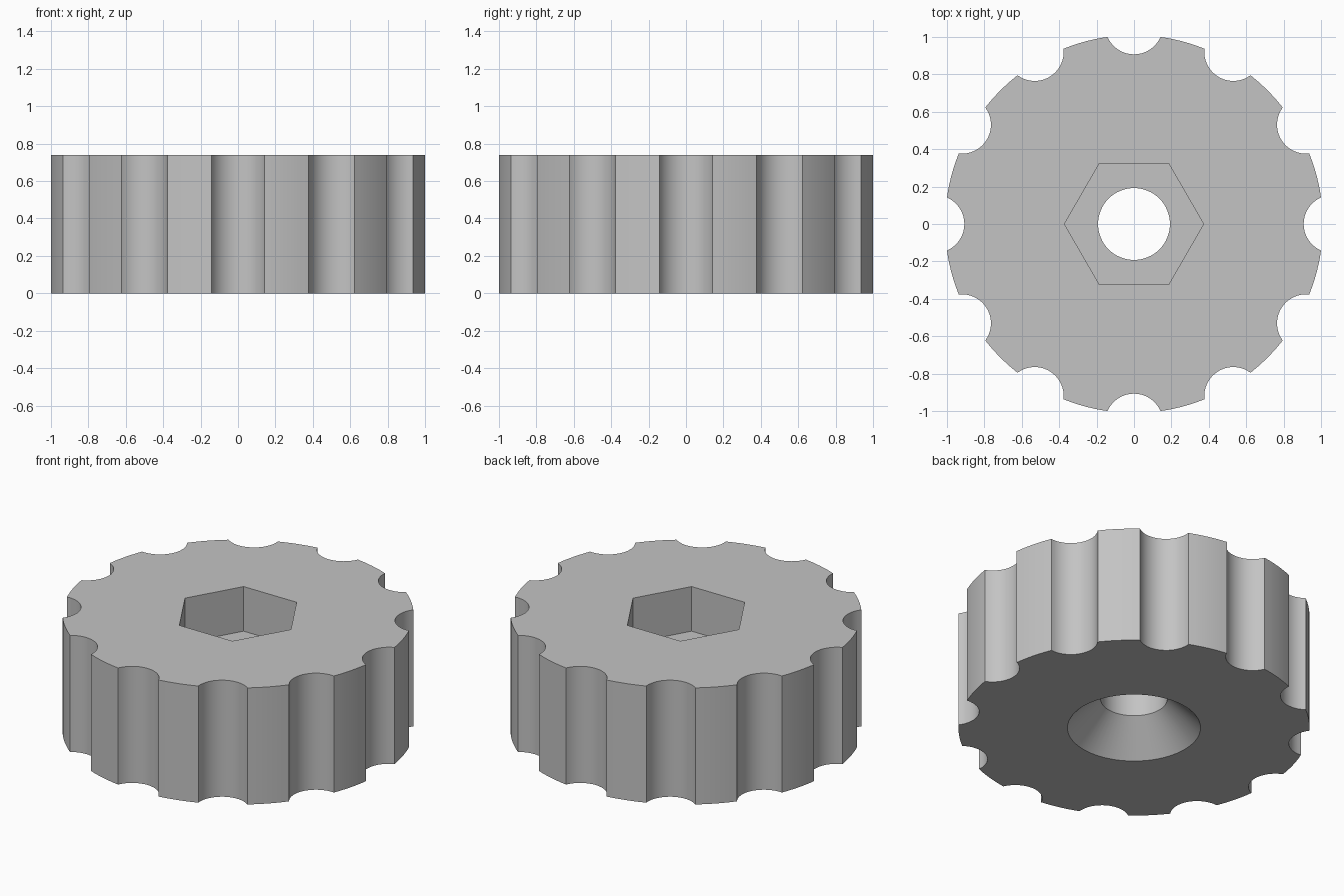
import bpy, bmesh
from math import sin, cos, pi, asin, atan2

cube = bpy.data.objects.get("Cube")
if cube:
    bpy.data.objects.remove(cube)

HEIGHT = 0.74
LOBES = 12
GROOVE_HALF = 0.142      # half width of a grip groove at the rim
GROOVE_R = 0.155         # radius of the groove arc
GROOVE_CENTRE = 1.062    # distance of the groove axis from the middle
POCKET_FLOOR = 0.457
BORE_R = 0.192
SINK_R = 0.383


def circle(radius, count):
    return [(radius * cos(2 * pi * i / count), radius * sin(2 * pi * i / count))
            for i in range(count)]


def scalloped_outline(arc_steps=16, rim_steps=6):
    """Rim of round lobes alternating with concave grip grooves."""
    rim_r = (1 + GROOVE_HALF ** 2) ** 0.5
    edge = atan2(GROOVE_HALF, 1)
    swing = asin(GROOVE_HALF / GROOVE_R)
    pitch = 2 * pi / LOBES
    points = []
    for k in range(LOBES):
        turn = k * pitch
        for i in range(arc_steps + 1):
            a = swing * (2 * i / arc_steps - 1)
            x, y = GROOVE_CENTRE - GROOVE_R * cos(a), GROOVE_R * sin(a)
            points.append((x * cos(turn) - y * sin(turn),
                           x * sin(turn) + y * cos(turn)))
        for i in range(1, rim_steps):
            a = turn + edge + (pitch - 2 * edge) * i / rim_steps
            points.append((rim_r * cos(a), rim_r * sin(a)))
    return points


bm = bmesh.new()


def ring(points, z):
    verts = [bm.verts.new((x, y, z)) for x, y in points]
    edges = [bm.edges.new((verts[i - 1], verts[i])) for i in range(len(verts))]
    return verts, edges


def wall(lower, upper):
    a, b = lower[0], upper[0]
    for i in range(len(a)):
        bm.faces.new((a[i - 1], a[i], b[i], b[i - 1]))


def flat(outer, inner):
    bmesh.ops.triangle_fill(bm, edges=outer[1] + inner[1], use_beauty=True)


# Rings from the outside, over the top and down through the bore
outline = scalloped_outline()
rim_low, rim_high = ring(outline, 0), ring(outline, HEIGHT)
hexagon = circle(0.372, 6)
hex_high, hex_low = ring(hexagon, HEIGHT), ring(hexagon, POCKET_FLOOR)
bore = circle(BORE_R, 64)
bore_high, bore_low = ring(bore, POCKET_FLOOR), ring(bore, SINK_R - BORE_R)
sink = ring(circle(SINK_R, 64), 0)

# Flat top, pocket floor and underside
flat(rim_high, hex_high)
flat(hex_low, bore_high)
flat(rim_low, sink)

# Grip, nut pocket, bore and countersink walls
wall(rim_low, rim_high)
wall(hex_low, hex_high)
wall(bore_low, bore_high)
wall(sink, bore_low)

bmesh.ops.recalc_face_normals(bm, faces=bm.faces)
mesh = bpy.data.meshes.new("knob_body")
bm.to_mesh(mesh)
bm.free()

knob = bpy.data.objects.new("knob_body", mesh)
bpy.context.collection.objects.link(knob)

# Plain grey
grey = bpy.data.materials.new("plain_grey")
grey.use_nodes = True
colour = (0.55, 0.55, 0.55, 1)
grey.diffuse_color = colour
grey.node_tree.nodes["Principled BSDF"].inputs["Base Color"].default_value = colour
mesh.materials.append(grey)

# Smooth the curved walls, keep the edges crisp
bpy.ops.object.select_all(action='DESELECT')
knob.select_set(True)
bpy.context.view_layer.objects.active = knob
bpy.ops.object.shade_smooth_by_angle(angle=pi / 6)
